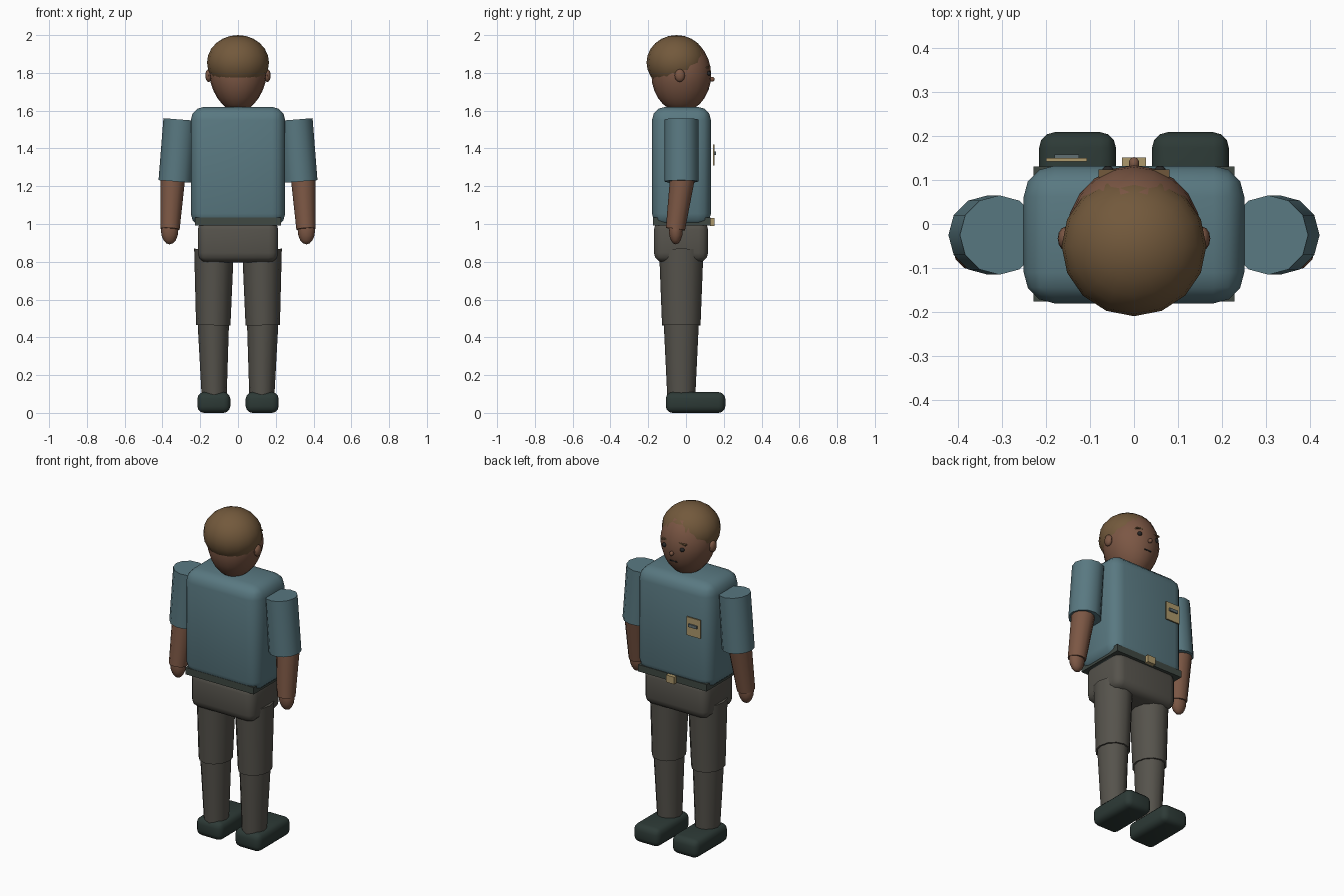
import bpy, math
from mathutils import Vector

if "Cube" in bpy.data.objects:
    bpy.data.objects.remove(bpy.data.objects["Cube"])


def material(name, rgb):
    m = bpy.data.materials.new(name)
    m.diffuse_color = (*rgb, 1)
    m.use_nodes = True
    m.node_tree.nodes["Principled BSDF"].inputs["Base Color"].default_value = m.diffuse_color
    return m


SHIRT = material("shirt_blue", (0.10, 0.19, 0.22))
SKIN = material("skin", (0.20, 0.095, 0.058))
HAIR = material("hair_brown", (0.17, 0.10, 0.045))
TROUSER = material("trouser_grey", (0.092, 0.086, 0.072))
BELT = material("belt_dark", (0.05, 0.065, 0.055))
SHOE = material("shoe_dark", (0.026, 0.042, 0.037))
DARK = material("feature_dark", (0.02, 0.02, 0.02))
BRASS = material("brass", (0.42, 0.32, 0.15))
SLATE = material("slate", (0.12, 0.16, 0.17))


def finish(ob, name, mat, smooth=True):
    ob.name = name
    ob.data.materials.append(mat)
    if smooth:
        bpy.ops.object.shade_smooth_by_angle(angle=math.radians(40))
    return ob


def box(name, lo, hi, mat, bevel=0.0, segments=3):
    lo, hi = Vector(lo), Vector(hi)
    bpy.ops.mesh.primitive_cube_add(size=1, location=(lo + hi) / 2)
    ob = bpy.context.object
    ob.scale = hi - lo
    bpy.ops.object.transform_apply(location=False, rotation=False, scale=True)
    if bevel:
        b = ob.modifiers.new("round", "BEVEL")
        b.width, b.segments = bevel, segments
        bpy.ops.object.modifier_apply(modifier=b.name)
    return finish(ob, name, mat, bevel > 0)


def ball(name, loc, radii, mat, seg=16, rings=12):
    bpy.ops.mesh.primitive_uv_sphere_add(segments=seg, ring_count=rings, radius=1, location=loc)
    ob = bpy.context.object
    ob.scale = radii
    bpy.ops.object.transform_apply(location=False, rotation=False, scale=True)
    return finish(ob, name, mat)


def limb(name, bottom, top, r_bottom, r_top, mat, stretch_y=1.0, sides=12):
    """Tapered cylinder between two points, optionally deeper in y."""
    a, b = Vector(bottom), Vector(top)
    axis = b - a
    bpy.ops.mesh.primitive_cone_add(vertices=sides, radius1=r_bottom, radius2=r_top,
                                    depth=axis.length, location=(a + b) / 2)
    ob = bpy.context.object
    ob.scale = (1, stretch_y, 1)
    ob.rotation_mode = 'QUATERNION'
    ob.rotation_quaternion = Vector((0, 0, 1)).rotation_difference(axis)
    return finish(ob, name, mat)


# Trunk
CY = -0.025
box("torso", (-0.25, -0.18, 0.985), (0.25, 0.132, 1.62), SHIRT, 0.07)
box("belt", (-0.228, -0.176, 0.993), (0.228, 0.13, 1.034), BELT)
box("hips", (-0.213, -0.17, 0.797), (0.213, 0.117, 1.02), TROUSER, 0.05)
box("buckle", (-0.027, 0.127, 0.99), (0.027, 0.151, 1.033), BRASS)
box("chest_card", (-0.2, 0.142, 1.31), (-0.107, 0.15, 1.42), BRASS)
box("card_stripe", (-0.18, 0.149, 1.365), (-0.125, 0.158, 1.383), SLATE)

# Head, with the jaw narrowed below the ears
limb("neck", (0, -0.035, 1.57), (0, -0.035, 1.67), 0.065, 0.065, SKIN)
head = ball("head", (0, CY, 1.79), (0.153, 0.158, 0.197), SKIN, 20, 14)
for v in head.data.vertices:
    if v.co.z < 0:
        v.co.x *= 1 + 0.7 * v.co.z
ball("hair", (0, -0.05, 1.855), (0.164, 0.159, 0.145), HAIR, 16, 12)
ball("nose", (0, 0.137, 1.766), (0.012, 0.015, 0.013), SKIN, 10, 8)
box("mouth", (-0.023, 0.105, 1.711), (0.023, 0.122, 1.717), DARK)

# Paired parts
for s, side in ((-1, "left"), (1, "right")):
    ball(side + "_ear", (s * 0.155, -0.033, 1.786), (0.018, 0.027, 0.034), SKIN, 12, 8)
    ball(side + "_eye", (s * 0.059, 0.12, 1.797), (0.014, 0.012, 0.012), DARK, 10, 8)
    brow = box(side + "_brow", (s * 0.06 - 0.02, 0.105, 1.827), (s * 0.06 + 0.02, 0.123, 1.834), HAIR)
    brow.rotation_euler.y = s * 0.12

    # Arm: sleeve, forearm swung slightly back, hand
    limb(side + "_sleeve", (s * 0.331, CY, 1.225), (s * 0.305, CY, 1.553), 0.09, 0.09, SHIRT)
    limb(side + "_forearm", (s * 0.36, -0.056, 0.973), (s * 0.345, -0.018, 1.25), 0.051, 0.066, SKIN)
    ball(side + "_hand", (s * 0.362, -0.054, 0.967), (0.046, 0.037, 0.075), SKIN, 12, 8)

    # Leg: thigh, shin, shoe
    limb(side + "_thigh", (s * 0.131, CY, 0.464), (s * 0.127, CY, 0.868), 0.091, 0.105, TROUSER, 1.12)
    limb(side + "_shin", (s * 0.126, CY, 0.08), (s * 0.131, CY, 0.5), 0.066, 0.084, TROUSER, 1.12)
    box(side + "_shoe", (s * 0.128 - 0.087, -0.107, 0), (s * 0.128 + 0.087, 0.208, 0.11), SHOE, 0.035)
